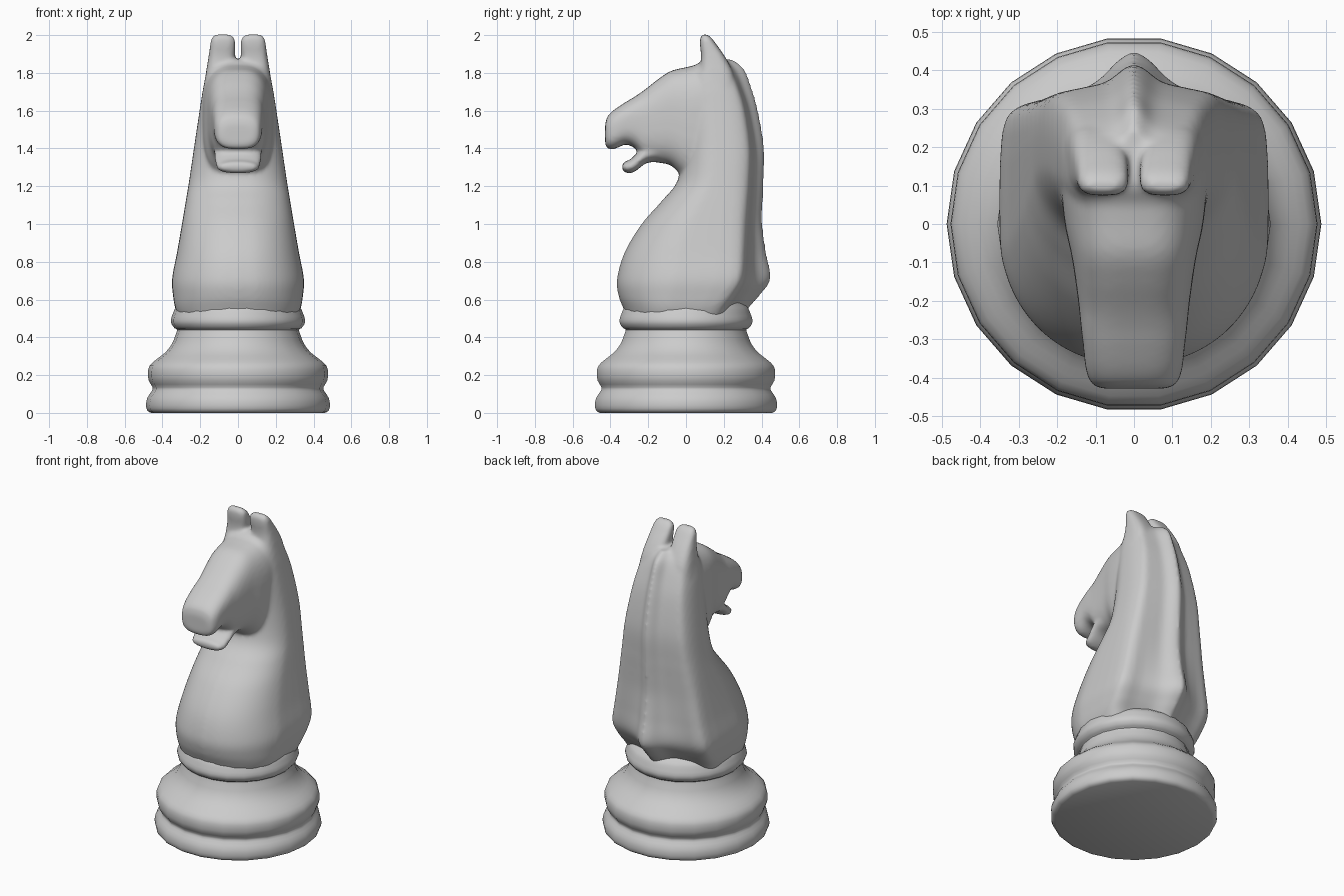
import bpy, bmesh, math
from mathutils import Vector


def spline(pts, n):
    """Catmull-Rom through tuples of any length, n steps per span."""
    P = [Vector(p) for p in pts]
    P = [P[0] * 2 - P[1]] + P + [P[-1] * 2 - P[-2]]
    out = []
    for i in range(1, len(P) - 2):
        a, b, c, d = P[i - 1:i + 3]
        for k in range(n):
            t = k / n
            out.append(0.5 * (2 * b + (c - a) * t + (2 * a - 5 * b + 4 * c - d) * t * t
                              + (3 * b - a - 3 * c + d) * t ** 3))
    return out + [P[-2]]


def loft(bm, rings):
    vs = [[bm.verts.new(p) for p in r] for r in rings]
    n = len(vs[0])
    for a, b in zip(vs, vs[1:]):
        for i in range(n):
            j = (i + 1) % n
            bm.faces.new((a[i], a[j], b[j], b[i]))
    bm.faces.new(vs[0][::-1])
    bm.faces.new(vs[-1])


def finish(bm, name):
    bmesh.ops.recalc_face_normals(bm, faces=bm.faces)
    me = bpy.data.meshes.new(name)
    bm.to_mesh(me)
    bm.free()
    ob = bpy.data.objects.new(name, me)
    bpy.context.collection.objects.link(ob)
    return ob


def rounded(cu, cv, ru, rv, e, n=40):
    """Superellipse as (u, v) pairs."""
    res = []
    for i in range(n):
        t = 2 * math.pi * i / n
        c, s = math.cos(t), math.sin(t)
        res.append((cu + ru * math.copysign(abs(c) ** (2 / e), c),
                    cv + rv * math.copysign(abs(s) ** (2 / e), s)))
    return res


# turned base with collar
profile = [(0.46, 0.0), (0.48, 0.012), (0.487, 0.04), (0.48, 0.08), (0.457, 0.115),
           (0.452, 0.135), (0.472, 0.17), (0.477, 0.21), (0.468, 0.25), (0.43, 0.285),
           (0.385, 0.32), (0.35, 0.365), (0.332, 0.41), (0.322, 0.44), (0.335, 0.448),
           (0.352, 0.47), (0.355, 0.495), (0.343, 0.53), (0.328, 0.56), (0.28, 0.60)]
SIDES = 22
bm = bmesh.new()
loft(bm, [[(r * math.cos(2 * math.pi * i / SIDES), r * math.sin(2 * math.pi * i / SIDES), z)
           for i in range(SIDES)] for r, z in spline(profile, 2)])
base = finish(bm, "turned_base")
bpy.context.view_layer.objects.active = base
base.select_set(True)
bpy.ops.object.shade_smooth_by_angle(angle=math.radians(50))

# neck with mane: z, front y, half width, shoulder y, mane y
neck = [(0.48, -0.30, 0.30, 0.18, 0.29), (0.55, -0.33, 0.33, 0.21, 0.33),
        (0.62, -0.357, 0.343, 0.26, 0.39), (0.71, -0.365, 0.348, 0.305, 0.45),
        (0.85, -0.325, 0.322, 0.315, 0.425), (1.0, -0.235, 0.296, 0.32, 0.405),
        (1.12, -0.13, 0.276, 0.327, 0.407), (1.23, -0.045, 0.258, 0.333, 0.412),
        (1.4, -0.02, 0.233, 0.335, 0.415), (1.6, -0.02, 0.203, 0.305, 0.382),
        (1.73, -0.01, 0.182, 0.265, 0.345), (1.82, 0.03, 0.16, 0.225, 0.31),
        (1.87, 0.09, 0.12, 0.19, 0.25)]
bm = bmesh.new()
rings = []
for z, yf, w, yc, yb in spline(neck, 6):
    mid = yf + 0.52 * (yc - yf)
    half = [(w * math.sin(a) ** 0.92, mid - (mid - yf) * math.cos(a))
            for a in [math.pi / 2 * i / 6 for i in range(6)]]
    half += [(w, mid), (w * 0.985, yc - 0.07), (w * 0.87, yc - 0.005), (w * 0.6, yc + 0.015),
             (w * 0.3, yc + 0.4 * (yb - yc)), (w * 0.12, yc + 0.82 * (yb - yc)), (0, yb)]
    half = spline(half, 3)
    rings.append([(x, y, z) for x, y in half] + [(-x, y, z) for x, y in half[-2:0:-1]])
loft(bm, rings)

# head and lower jaw: y, bottom z, top z, half width
head = [(-0.428, 1.42, 1.53, 0.085), (-0.415, 1.40, 1.57, 0.11), (-0.38, 1.397, 1.605, 0.125),
        (-0.32, 1.42, 1.645, 0.132), (-0.27, 1.40, 1.675, 0.138), (-0.22, 1.345, 1.71, 0.143),
        (-0.15, 1.325, 1.765, 0.152), (-0.08, 1.31, 1.81, 0.163), (0.0, 1.24, 1.83, 0.18),
        (0.1, 1.22, 1.85, 0.188), (0.2, 1.25, 1.84, 0.17)]
jaw = [(-0.338, 1.288, 1.318, 0.07), (-0.325, 1.274, 1.33, 0.1), (-0.295, 1.268, 1.342, 0.115),
       (-0.26, 1.285, 1.375, 0.122), (-0.21, 1.322, 1.42, 0.125), (-0.14, 1.33, 1.46, 0.125)]
for rows, e in ((head, 2.9), (jaw, 2.3)):
    loft(bm, [[(u, y, v) for u, v in rounded(0, (lo + hi) / 2, w, (hi - lo) / 2, e)]
              for y, lo, hi, w in spline(rows, 5)])

# ears: z, inner x, outer x, front y, back y
ear = [(1.70, 0.04, 0.185, 0.05, 0.27), (1.80, 0.025, 0.17, 0.07, 0.25),
       (1.88, 0.016, 0.157, 0.08, 0.21), (1.95, 0.014, 0.147, 0.074, 0.162),
       (1.985, 0.02, 0.14, 0.076, 0.135), (2.003, 0.04, 0.12, 0.088, 0.113)]
for side in (1, -1):
    loft(bm, [[(side * u, v, z) for u, v in
               rounded((x0 + x1) / 2, (y0 + y1) / 2, (x1 - x0) / 2, (y1 - y0) / 2, 3)]
              for z, x0, x1, y0, y1 in spline(ear, 4)])

# fuse and soften the carved parts
horse = finish(bm, "carved_horse")
fuse = horse.modifiers.new("fuse", 'REMESH')
fuse.mode = 'VOXEL'
fuse.voxel_size = 0.011
fuse.use_smooth_shade = True
soft = horse.modifiers.new("soften", 'SMOOTH')
soft.factor = 0.5
soft.iterations = 8
